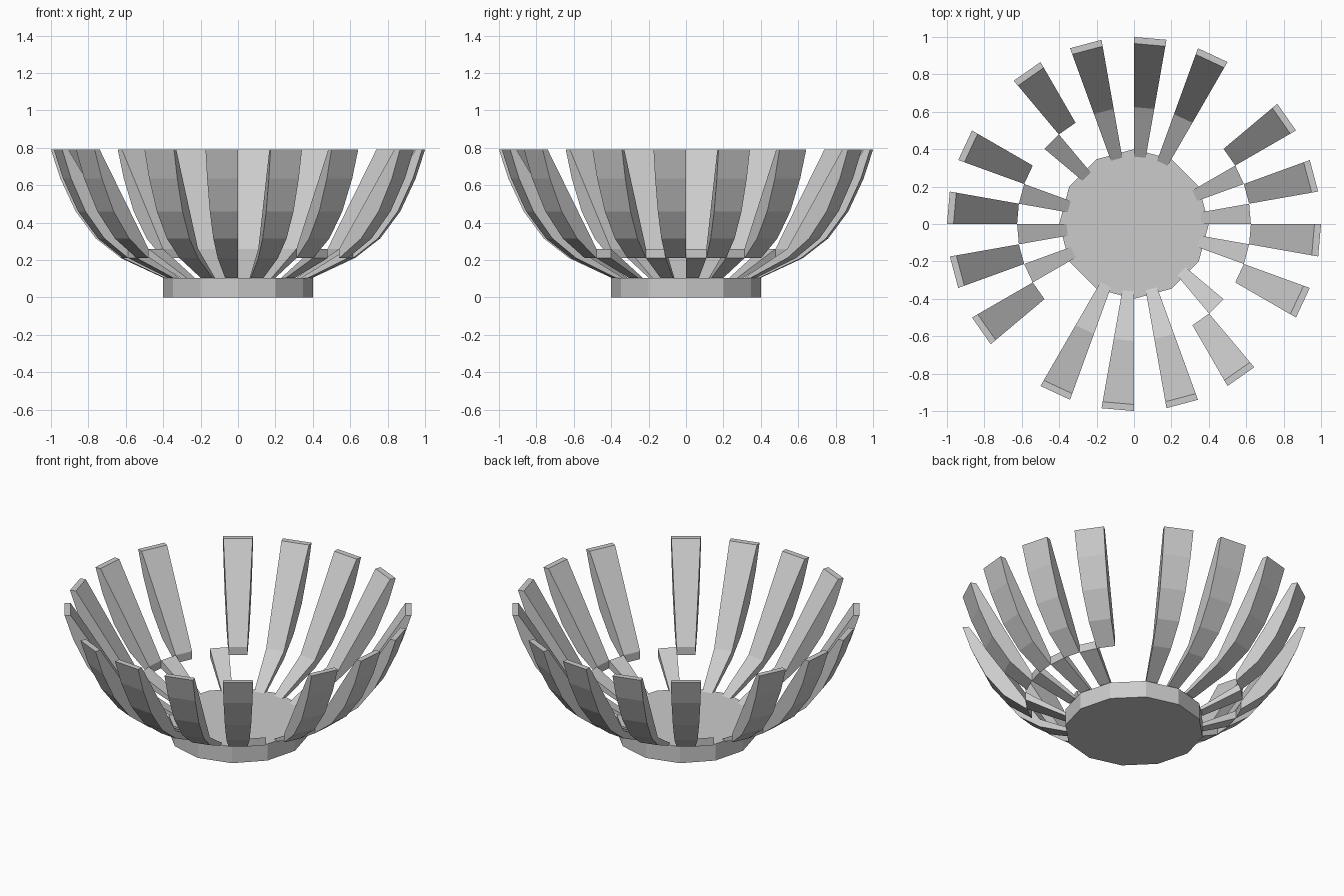
import bpy
import bmesh
from math import cos, sin, radians

if "Cube" in bpy.data.objects:
    bpy.data.objects.remove(bpy.data.objects["Cube"], do_unlink=True)

# One plain grey for the whole bowl
grey = bpy.data.materials.new("plain_grey")
grey.use_nodes = True
colour = (0.6, 0.6, 0.6, 1)
grey.diffuse_color = colour
grey.node_tree.nodes["Principled BSDF"].inputs["Base Color"].default_value = colour

# Side profiles as (radius, height): curved outside, straight inside
BASE_R, BASE_H = 0.40, 0.105
FOOT = [(0.36, BASE_H), (BASE_R, BASE_H)]
SPLIT_OUT, SPLIT_IN = (0.625, 0.21), (0.625, 0.26)
OUTER = [(0.76, 0.315), (0.868, 0.46), (0.95, 0.636), (1.0, 0.79)]
RIM_IN = (0.965, 0.79)

LOWER = FOOT + [SPLIT_OUT, SPLIT_IN]
UPPER = [SPLIT_OUT] + OUTER + [RIM_IN, SPLIT_IN]
WHOLE = FOOT + [SPLIT_OUT] + OUTER + [RIM_IN, SPLIT_IN]
HALF_WIDTH = 5  # degrees


def finish(name, bm):
    bmesh.ops.recalc_face_normals(bm, faces=bm.faces)
    mesh = bpy.data.meshes.new(name)
    bm.to_mesh(mesh)
    bm.free()
    mesh.materials.append(grey)
    obj = bpy.data.objects.new(name, mesh)
    bpy.context.collection.objects.link(obj)


def slat(name, profile, angle):
    """Sweep a side profile through a narrow wedge about the z axis."""
    bm = bmesh.new()
    rings = []
    for a in (radians(angle - HALF_WIDTH), radians(angle + HALF_WIDTH)):
        rings.append([bm.verts.new((r * cos(a), r * sin(a), z)) for r, z in profile])
    first, second = rings
    bm.faces.new(first)
    bm.faces.new(second[::-1])
    for i in range(len(profile)):
        j = (i + 1) % len(profile)
        bm.faces.new((first[j], first[i], second[i], second[j]))
    finish(f"{name}_{angle % 360}", bm)


# Twelve-sided base disc
bm = bmesh.new()
ring = [bm.verts.new((BASE_R * cos(radians(a)), BASE_R * sin(radians(a)), 0))
        for a in range(0, 360, 30)]
disc = bm.faces.new(ring)
top = bmesh.ops.extrude_face_region(bm, geom=[disc], use_keep_orig=True)
bmesh.ops.translate(bm, vec=(0, 0, BASE_H),
                    verts=[v for v in top["geom"] if isinstance(v, bmesh.types.BMVert)])
finish("base_disc", bm)

# Slats repeat with a half turn; the side ones are split and shifted
for turn in (0, 180):
    for angle in (65, 85, 105):
        slat("whole_slat", WHOLE, angle + turn)
    for angle in (-55, -25, -5, 15, 35):
        slat("upper_slat", UPPER, angle + turn)
    for angle in (-45, -15, 5, 25):
        slat("lower_slat", LOWER, angle + turn)
